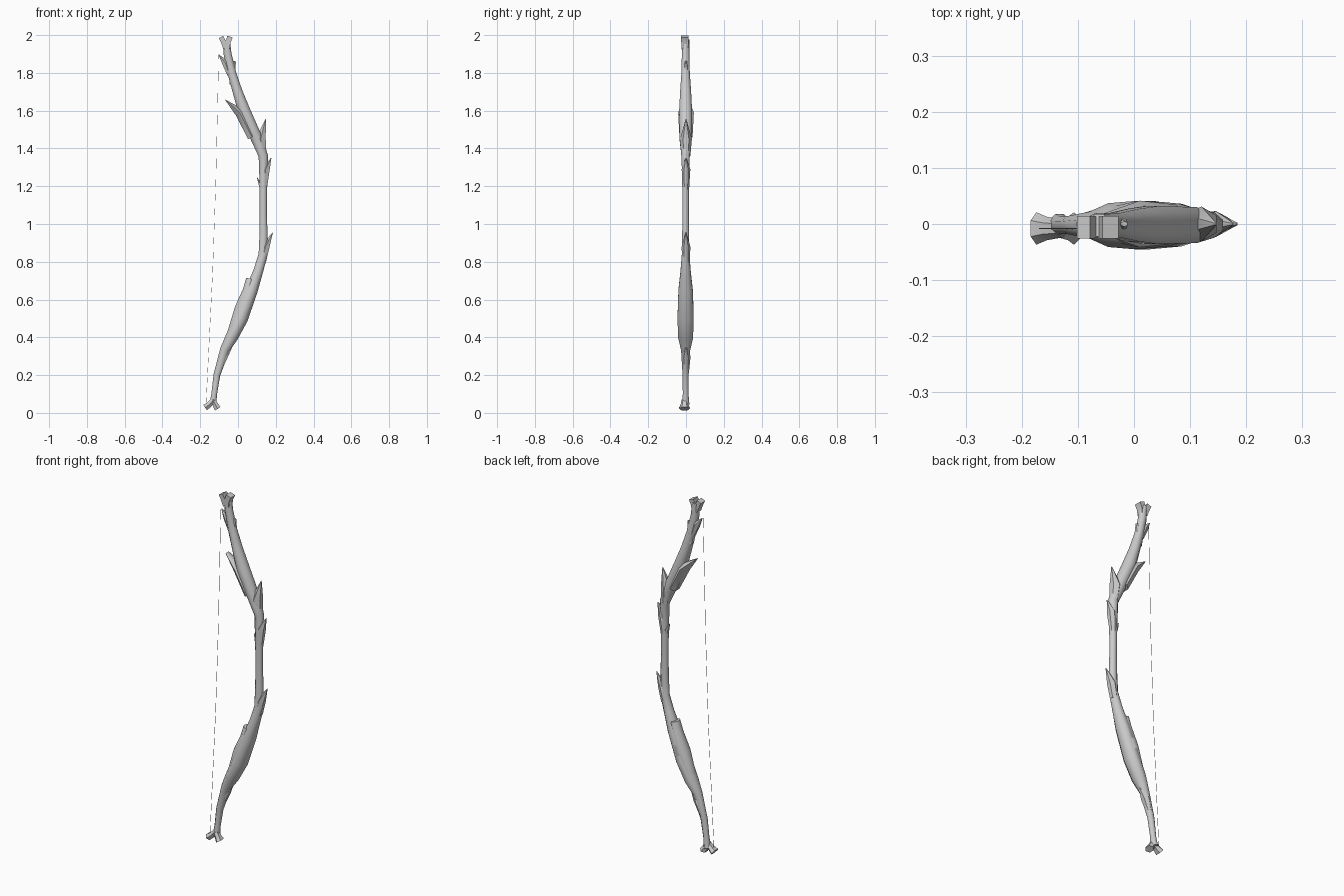
import bpy, bmesh, math
from mathutils import Vector


def sweep(name, rings, sides=8, y=0.0):
    """Skin elliptical rings (x, z, half width, half depth) along a path in the xz plane."""
    bm = bmesh.new()
    grow = 1 / math.cos(math.pi / sides)  # flats lie on the given half width
    loops = []
    for i, (x, z, w, d) in enumerate(rings):
        a, b = rings[max(i - 1, 0)], rings[min(i + 1, len(rings) - 1)]
        t = Vector((b[0] - a[0], 0, b[1] - a[1])).normalized()
        n = Vector((t.z, 0, -t.x))
        loop = []
        for k in range(sides):
            q = 2 * math.pi * (k + 0.5) / sides
            loop.append(bm.verts.new(Vector((x, y, z)) + n * w * math.cos(q) * grow
                                     + Vector((0, d * math.sin(q) * grow, 0))))
        loops.append(loop)
    for p, q in zip(loops, loops[1:]):
        for k in range(sides):
            m = (k + 1) % sides
            bm.faces.new((p[k], p[m], q[m], q[k]))
    bm.faces.new(loops[0])
    bm.faces.new(loops[-1])
    bmesh.ops.recalc_face_normals(bm, faces=bm.faces)
    me = bpy.data.meshes.new(name)
    bm.to_mesh(me)
    bm.free()
    ob = bpy.data.objects.new(name, me)
    bpy.context.collection.objects.link(ob)
    bpy.ops.object.select_all(action='DESELECT')
    ob.select_set(True)
    bpy.context.view_layer.objects.active = ob
    bpy.ops.object.shade_smooth_by_angle(angle=math.radians(50))
    return ob


# Curved wooden stave
sweep("stave", [
    (-.133, .045, .018, .020), (-.126, .10, .015, .015), (-.112, .20, .018, .016),
    (-.070, .335, .025, .024), (-.034, .40, .033, .039), (.015, .50, .038, .043),
    (.072, .65, .033, .038), (.107, .75, .026, .027), (.133, .84, .024, .020),
    (.135, .95, .021, .018), (.134, 1.06, .019, .017), (.134, 1.22, .020, .018),
    (.134, 1.36, .025, .022), (.100, 1.45, .031, .032), (.032, 1.60, .033, .034),
    (-.002, 1.70, .026, .029), (-.033, 1.80, .023, .022), (-.055, 1.90, .021, .020),
    (-.062, 1.975, .018, .020)], y=-.002)

# Forked tips at both ends
sweep("lower_fork_left", [(-.128, .07, .013, .014), (-.155, .042, .015, .018), (-.174, .028, .017, .025)], 6, -.008)
sweep("lower_fork_right", [(-.134, .07, .013, .014), (-.118, .04, .015, .018), (-.107, .022, .017, .025)], 6, -.008)
sweep("upper_fork_left", [(-.064, 1.93, .014, .018), (-.078, 1.965, .013, .019), (-.090, 1.990, .013, .02)], 4, -.006)
sweep("upper_fork_right", [(-.060, 1.93, .016, .018), (-.052, 1.965, .013, .019), (-.042, 1.992, .015, .02)], 4, -.006)

# Large split of bark on the lower limb
sweep("bark_split", [(-.045, .39, .022, .028), (.022, .55, .040, .041),
                     (.056, .65, .030, .034), (.067, .71, .024, .027)])

# Thorns: root, swelling and pointed tip
thorns = [
    [(.128, 1.36, .020, .020), (.120, 1.45, .027, .027), (.146, 1.555, .001, .002)],
    [(.136, 1.18, .016, .014), (.146, 1.29, .022, .020), (.176, 1.35, .001, .002)],
    [(.130, 1.17, .010, .012), (.119, 1.21, .010, .012), (.101, 1.245, .001, .002)],
    [(.128, .80, .020, .018), (.145, .88, .022, .020), (.184, .955, .001, .002)],
    [(.075, 1.46, .024, .030), (.010, 1.59, .026, .036), (-.068, 1.658, .001, .012)],
    [(-.045, 1.79, .012, .014), (-.068, 1.855, .017, .017), (-.102, 1.897, .001, .003)],
    [(-.030, 1.74, .014, .016), (-.032, 1.80, .018, .018), (-.017, 1.862, .006, .004)],
    [(-.102, .22, .012, .014), (-.075, .30, .021, .021), (-.033, .345, .001, .004)],
    [(-.117, .14, .008, .010), (-.119, .17, .008, .012), (-.128, .197, .001, .002)],
]
for i, rings in enumerate(thorns):
    sweep(f"thorn_{i + 1}", rings, 6)

# Thin, slightly curved bowstring
s = .0006
sweep("bowstring", [(-.170, .03, s, s), (-.134, .75, s, s),
                    (-.117, 1.24, s, s), (-.102, 1.895, s, s)], 4, -.008)
